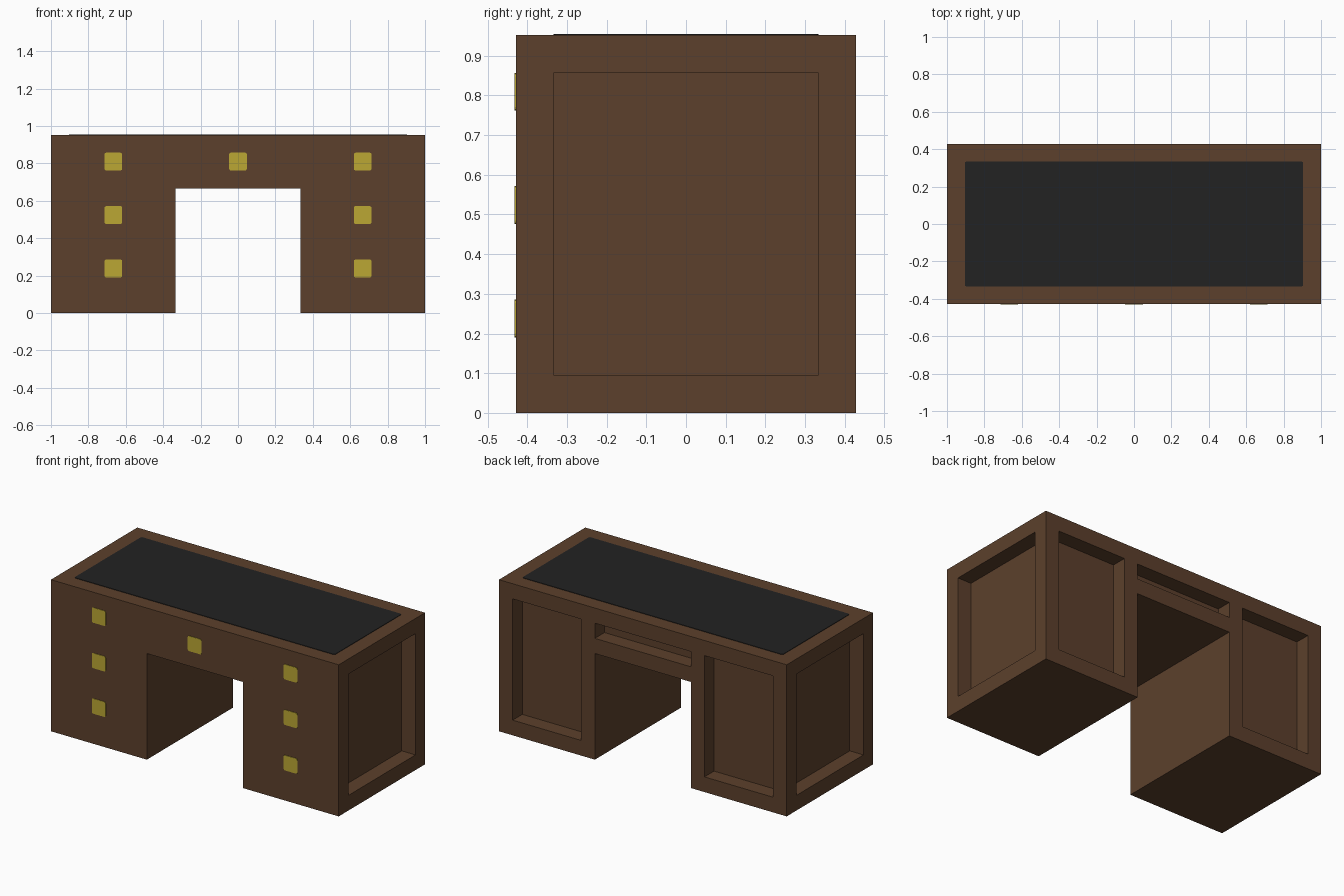
import bpy
import bmesh
from mathutils import Matrix, Vector

if "Cube" in bpy.data.objects:
    bpy.data.objects.remove(bpy.data.objects["Cube"], do_unlink=True)

U = 1 / 21            # module of the desk's proportions
HALF_W, HALF_D, HEIGHT = 21 * U, 9 * U, 20 * U
KNEE_X, KNEE_Z = 7 * U, 14 * U
FRAME = 2 * U         # frame width and panel depth
THIN = 0.003          # thickness of inlay and handle plates


def material(name, rgb):
    mat = bpy.data.materials.new(name)
    mat.use_nodes = True
    mat.diffuse_color = (*rgb, 1)
    mat.node_tree.nodes["Principled BSDF"].inputs["Base Color"].default_value = (*rgb, 1)
    return mat


def add_object(name, bm, mat):
    mesh = bpy.data.meshes.new(name)
    bm.to_mesh(mesh)
    bm.free()
    mesh.materials.append(mat)
    obj = bpy.data.objects.new(name, mesh)
    bpy.context.collection.objects.link(obj)
    return obj


def recess(bm, face, frame):
    """Inset a face by the frame width and sink it straight in."""
    normal = face.normal.copy()
    if frame:
        bmesh.ops.inset_individual(bm, faces=[face], thickness=frame, use_even_offset=True)
    sunk = bmesh.ops.extrude_discrete_faces(bm, faces=[face])["faces"]
    bmesh.ops.translate(bm, verts=sunk[0].verts, vec=-normal * FRAME)


def plate(name, size, centre, axis, mat):
    """Thin plate with softened corners; axis is its thickness direction."""
    bm = bmesh.new()
    bmesh.ops.create_cube(bm, size=1, matrix=Matrix.Diagonal((*size, 1)))
    corners = [e for e in bm.edges
               if abs((e.verts[0].co - e.verts[1].co).normalized()[axis]) > 0.9]
    bmesh.ops.bevel(bm, geom=corners, offset=0.009, segments=2, profile=0.5, affect='EDGES')
    obj = add_object(name, bm, mat)
    obj.location = centre
    return obj


wood = material("brown wood", (0.107, 0.051, 0.025))
brass = material("brass yellow", (0.50, 0.39, 0.034))
leather = material("black leather", (0.016, 0.016, 0.016))

# Desk body: two pedestals joined by a drawer bridge, extruded front to back
bm = bmesh.new()
rows = [KNEE_Z, KNEE_Z + FRAME, HEIGHT - FRAME, HEIGHT]
outlines = []
for s in (-1, 1):
    outlines.append([(s * HALF_W, 0), (s * KNEE_X, 0)]
                    + [(s * KNEE_X, z) for z in rows] + [(s * HALF_W, HEIGHT)])
for low, high in zip(rows, rows[1:]):
    outlines.append([(-KNEE_X, low), (KNEE_X, low), (KNEE_X, high), (-KNEE_X, high)])
for outline in outlines:
    bm.faces.new([bm.verts.new((x, -HALF_D, z)) for x, z in outline])
bmesh.ops.remove_doubles(bm, verts=bm.verts[:], dist=0.0001)
swept = bmesh.ops.extrude_face_region(bm, geom=bm.faces[:], use_keep_orig=True)["geom"]
bmesh.ops.translate(bm, vec=Vector((0, 2 * HALF_D, 0)),
                    verts=[g for g in swept if isinstance(g, bmesh.types.BMVert)])
bmesh.ops.recalc_face_normals(bm, faces=bm.faces[:])
bm.normal_update()

# Sunken panels on both ends, both pedestal backs and the bridge back
framed, bridge = [], []
for f in bm.faces:
    c = f.calc_center_median()
    if abs(c.x) > HALF_W - 0.001:
        framed.append(f)
    elif f.normal.y > 0.9:
        if abs(c.x) > 0.1:
            framed.append(f)
        elif rows[1] < c.z < rows[2]:
            bridge.append(f)
for f in framed:
    recess(bm, f, FRAME)
for f in bridge:
    recess(bm, f, 0)
add_object("desk_body", bm, wood)

# Writing surface inlay
plate("writing_surface", (2 * (HALF_W - FRAME), 2 * (HALF_D - FRAME), THIN),
      (0, 0, HEIGHT + THIN / 2), 2, leather)

# Square drawer handles: three per pedestal, one on the bridge
handles = [("left", 14, 17), ("left", 14, 11), ("left", 14, 5),
           ("right", -14, 17), ("right", -14, 11), ("right", -14, 5),
           ("middle", 0, 17)]
for side, x, z in handles:
    plate(side + "_drawer_handle", (FRAME, THIN, FRAME),
          (x * U, -HALF_D - THIN / 2, z * U), 1, brass)
